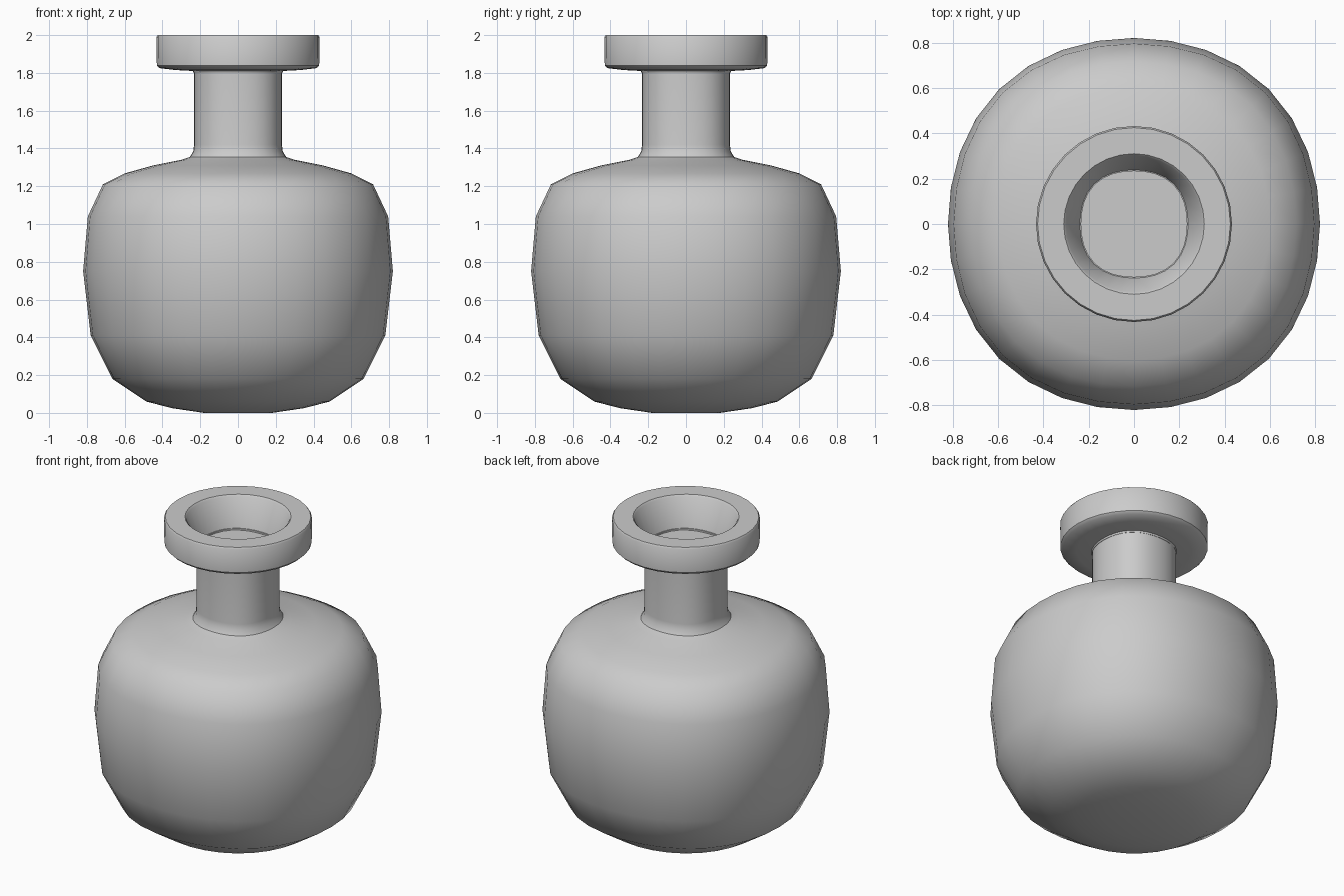
import bpy, bmesh
from math import sin, cos, pi, radians

if "Cube" in bpy.data.objects:
    bpy.data.objects.remove(bpy.data.objects["Cube"])

SIDES = 32


def ring_loft(name, profile):
    """Loft (radius, height, squareness) rings and close both ends with a fan."""
    bm = bmesh.new()
    rings = []
    for r, z, sq in profile:
        ring = []
        for i in range(SIDES):
            a = 2 * pi * i / SIDES
            rad = r * (1 + sq * sin(2 * a) ** 2)
            ring.append(bm.verts.new((rad * cos(a), rad * sin(a), z)))
        rings.append(ring)
    for low, high in zip(rings, rings[1:]):
        for i in range(SIDES):
            j = (i + 1) % SIDES
            bm.faces.new((low[i], low[j], high[j], high[i]))
    for ring, z in ((rings[0], profile[0][1]), (rings[-1], profile[-1][1])):
        centre = bm.verts.new((0, 0, z))
        for i in range(SIDES):
            bm.faces.new((ring[i], ring[(i + 1) % SIDES], centre))
    bmesh.ops.recalc_face_normals(bm, faces=bm.faces)
    mesh = bpy.data.meshes.new(name)
    bm.to_mesh(mesh)
    bm.free()
    obj = bpy.data.objects.new(name, mesh)
    bpy.context.collection.objects.link(obj)
    bpy.ops.object.select_all(action='DESELECT')
    bpy.context.view_layer.objects.active = obj
    obj.select_set(True)
    bpy.ops.object.shade_smooth_by_angle(angle=radians(40))
    return obj


# Rounded body, narrow neck, wide lip and the recessed mouth, in one profile
ring_loft("bottle", [
    # underside
    (0.18, 0.0, 0.0), (0.35, 0.025, 0.0), (0.485, 0.06, 0.01),
    # belly
    (0.665, 0.18, 0.03), (0.78, 0.41, 0.03), (0.82, 0.75, 0.025),
    (0.795, 1.04, 0.03), (0.715, 1.21, 0.03),
    # shoulder
    (0.60, 1.268, 0.02), (0.45, 1.31, 0.01), (0.30, 1.34, 0.02),
    (0.255, 1.355, 0.04), (0.237, 1.385, 0.05),
    # neck
    (0.233, 1.42, 0.05), (0.233, 1.81, 0.05),
    # lip
    (0.33, 1.815, 0.01), (0.415, 1.825, 0.0), (0.43, 1.84, 0.0),
    (0.432, 1.99, 0.0), (0.425, 2.0, 0.0),
    # mouth recess
    (0.31, 2.0, 0.0), (0.30, 1.99, 0.0), (0.235, 1.80, 0.05),
])
